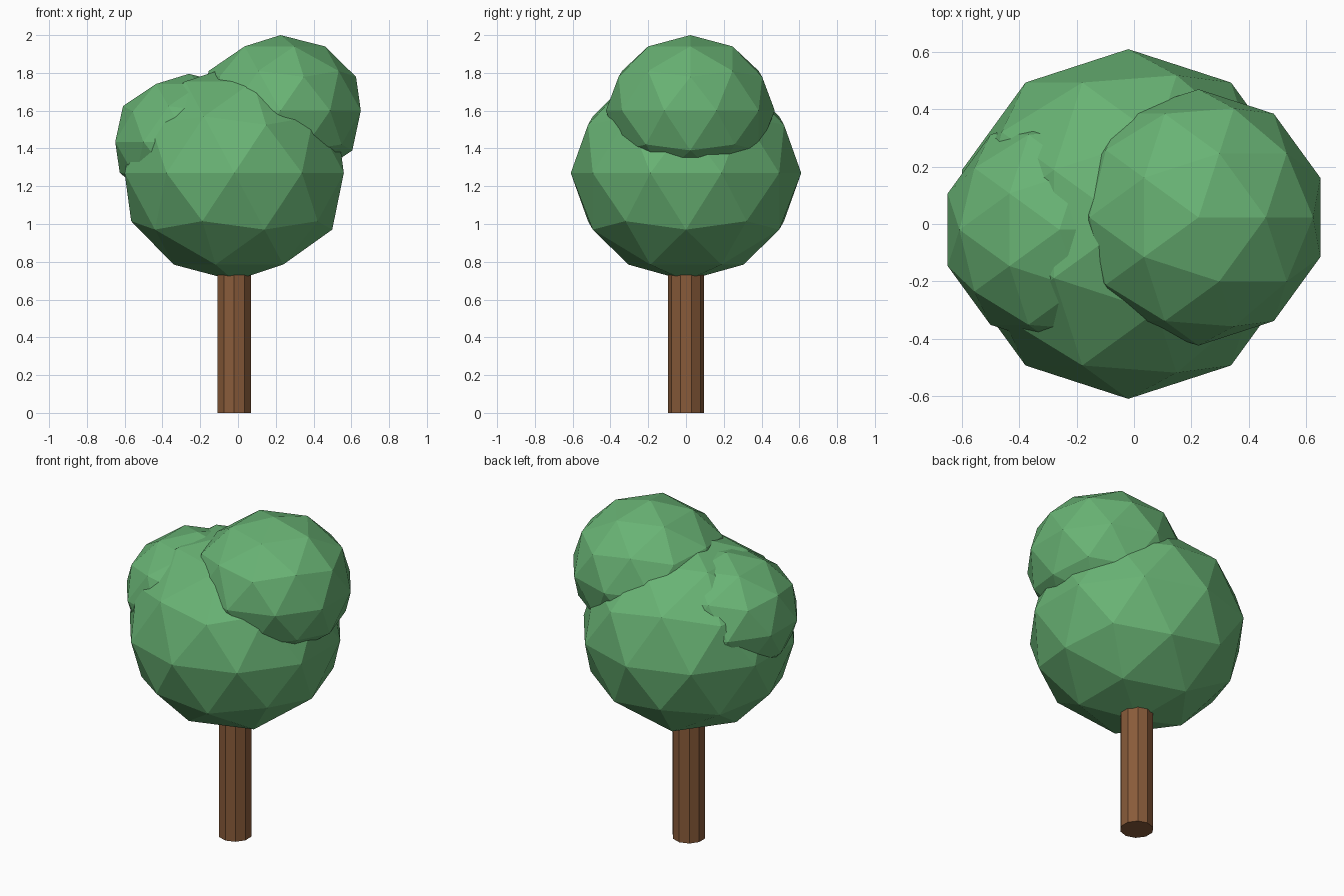
import bpy

# Remove the default cube
cube = bpy.data.objects.get("Cube")
if cube:
    bpy.data.objects.remove(cube, do_unlink=True)


def make_material(name, rgb):
    mat = bpy.data.materials.new(name)
    mat.use_nodes = True
    color = (*rgb, 1.0)
    mat.diffuse_color = color
    bsdf = next(n for n in mat.node_tree.nodes if n.type == 'BSDF_PRINCIPLED')
    bsdf.inputs["Base Color"].default_value = color
    return mat


leaf_green = make_material("leaf green", (0.14, 0.45, 0.175))
bark_brown = make_material("bark brown", (0.25, 0.105, 0.042))


def foliage(name, center, radius, height):
    """Faceted, slightly flattened ball of leaves."""
    bpy.ops.mesh.primitive_ico_sphere_add(subdivisions=2, radius=1, location=center)
    ball = bpy.context.object
    ball.name = name
    ball.scale = (radius, radius, height)
    bpy.ops.object.transform_apply(location=False, rotation=False, scale=True)
    ball.data.materials.append(leaf_green)


# Trunk: ten-sided post that ends inside the crown
trunk_top = 0.9
bpy.ops.mesh.primitive_cylinder_add(vertices=10, radius=0.094, depth=trunk_top,
                                    location=(-0.02, 0, trunk_top / 2))
trunk = bpy.context.object
trunk.name = "trunk"
trunk.data.materials.append(bark_brown)

# Crown: one large ball with two smaller ones growing out of it
foliage("main_foliage", (-0.02, 0, 1.27), 0.61, 0.57)
foliage("upper_foliage", (0.225, 0.023, 1.6), 0.447, 0.4)
foliage("side_foliage", (-0.26, -0.02, 1.435), 0.41, 0.36)
